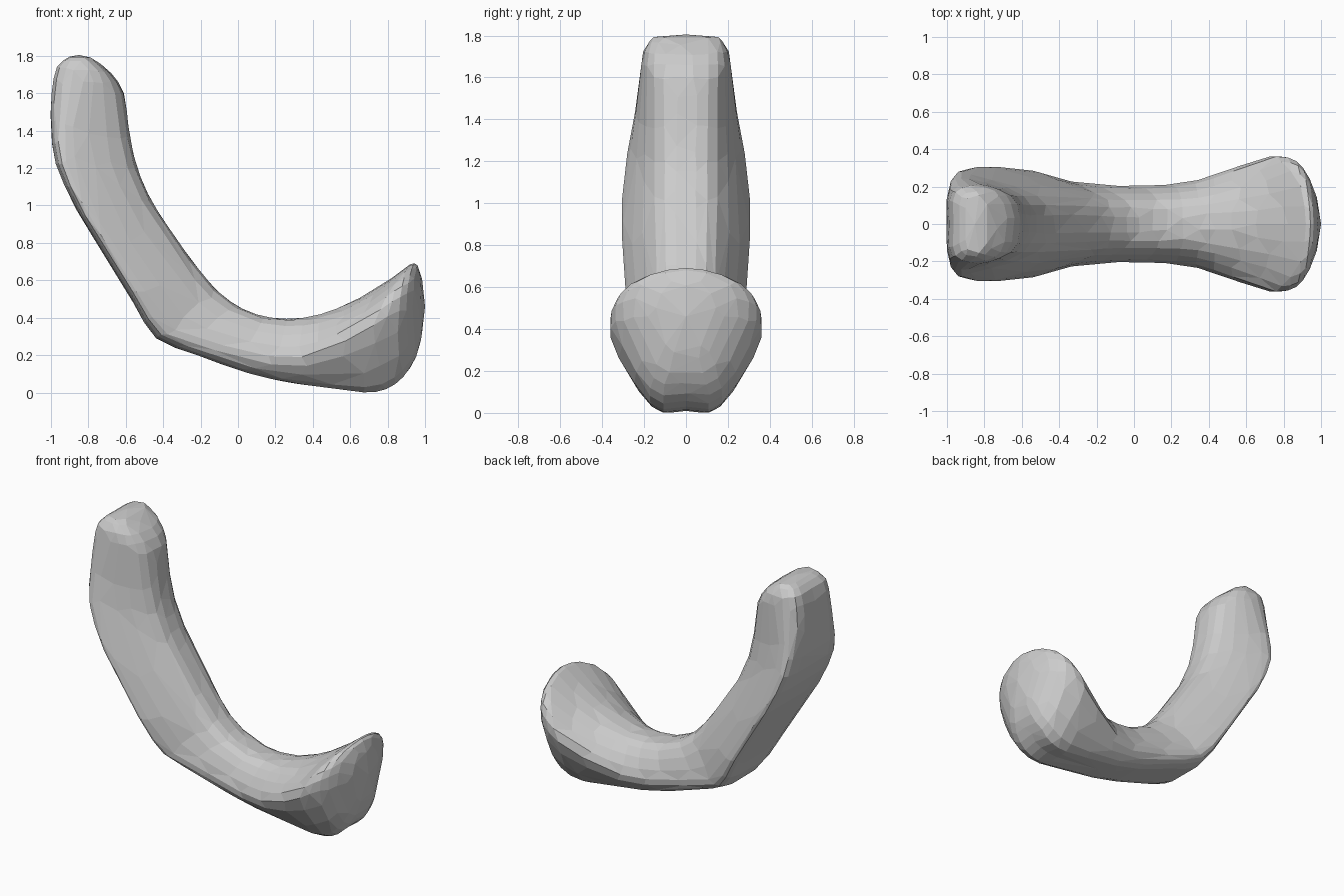
import bpy, bmesh
from mathutils import Vector

if "Cube" in bpy.data.objects:
    bpy.data.objects.remove(bpy.data.objects["Cube"])

# Stations along the curved handle:
# inner x, inner z, outer x, outer z, inner half width, max half width, depth of max width, outer half width
STATIONS = [
    (-.78, 1.79, -.90, 1.795, .12, .155, .5, .12),
    (-.68, 1.71, -.965, 1.74, .15, .20, .5, .17),
    (-.61, 1.6, -.995, 1.60, .15, .22, .6, .18),
    (-.585, 1.42, -1.0, 1.42, .15, .24, .7, .21),
    (-.55, 1.24, -.975, 1.22, .15, .27, .75, .25),
    (-.48, 1.06, -.86, .97, .15, .295, .78, .265),
    (-.37, .88, -.70, .71, .15, .288, .78, .26),
    (-.22, .67, -.56, .48, .14, .27, .78, .24),
    (-.10, .535, -.44, .29, .13, .232, .75, .195),
    (.03, .445, -.22, .20, .13, .207, .7, .165),
    (.18, .40, .05, .105, .13, .205, .65, .145),
    (.35, .40, .30, .05, .14, .23, .6, .14),
    (.52, .445, .52, .025, .18, .295, .46, .15),
    (.70, .535, .68, .01, .24, .352, .37, .165),
    (.84, .625, .80, .03, .28, .36, .4, .17),
    (.92, .685, .89, .095, .265, .335, .42, .17),
    (.96, .68, .955, .2, .195, .255, .42, .13),
    (.985, .60, .985, .32, .10, .14, .45, .08),
]


def spline(p0, p1, p2, p3, t):
    return 0.5 * (2 * p1 + (p2 - p0) * t + (2 * p0 - 5 * p1 + 4 * p2 - p3) * t * t
                  + (3 * p1 - p0 - 3 * p2 + p3) * t ** 3)


def smooth_path(pts, steps, closed):
    n, out = len(pts), []
    pick = (lambda i: pts[i % n]) if closed else (lambda i: pts[max(0, min(n - 1, i))])
    for i in range(n if closed else n - 1):
        for k in range(steps):
            out.append(spline(*(pick(i + j) for j in (-1, 0, 1, 2)), k / steps))
    if not closed:
        out.append(pts[-1].copy())
    return out


def cross_section(s):
    ix, iz, ox, oz, wi, w, tm, wo = s
    half = [(wi, .12), (w, tm), (wo, .96)]
    ring = [(0, 0)] + half + [(0, 1)] + [(-y, t) for y, t in reversed(half)]
    bow = .4 if ix > .8 else 0  # the flared end wraps back at its sides
    return [Vector((ix + (ox - ix) * t - bow * y * y, y, iz + (oz - iz) * t)) for y, t in ring]


# Loft the rounded sections, smoothing both along and around the handle
sections = [cross_section(s) for s in STATIONS]
rails = [smooth_path(list(r), 2, False) for r in zip(*sections)]
rings = [smooth_path(list(r), 3, True) for r in zip(*rails)]

bm = bmesh.new()
loops = [[bm.verts.new(p) for p in ring] for ring in rings]
n = len(loops[0])
for a, b in zip(loops, loops[1:]):
    for i in range(n):
        bm.faces.new((a[i], a[(i + 1) % n], b[(i + 1) % n], b[i]))

# Close both ends with slightly domed caps
for loop, tip in ((loops[0], (-.85, 0, 1.805)), (loops[-1], (1, 0, .46))):
    c = bm.verts.new(tip)
    for i in range(n):
        bm.faces.new((loop[i], loop[(i + 1) % n], c))
bmesh.ops.recalc_face_normals(bm, faces=bm.faces)

mesh = bpy.data.meshes.new("curved_handle")
bm.to_mesh(mesh)
bm.free()
handle = bpy.data.objects.new("curved_handle", mesh)
bpy.context.collection.objects.link(handle)

# Irregular low-poly facets
facets = handle.modifiers.new("facets", 'DECIMATE')
facets.ratio = 0.5
